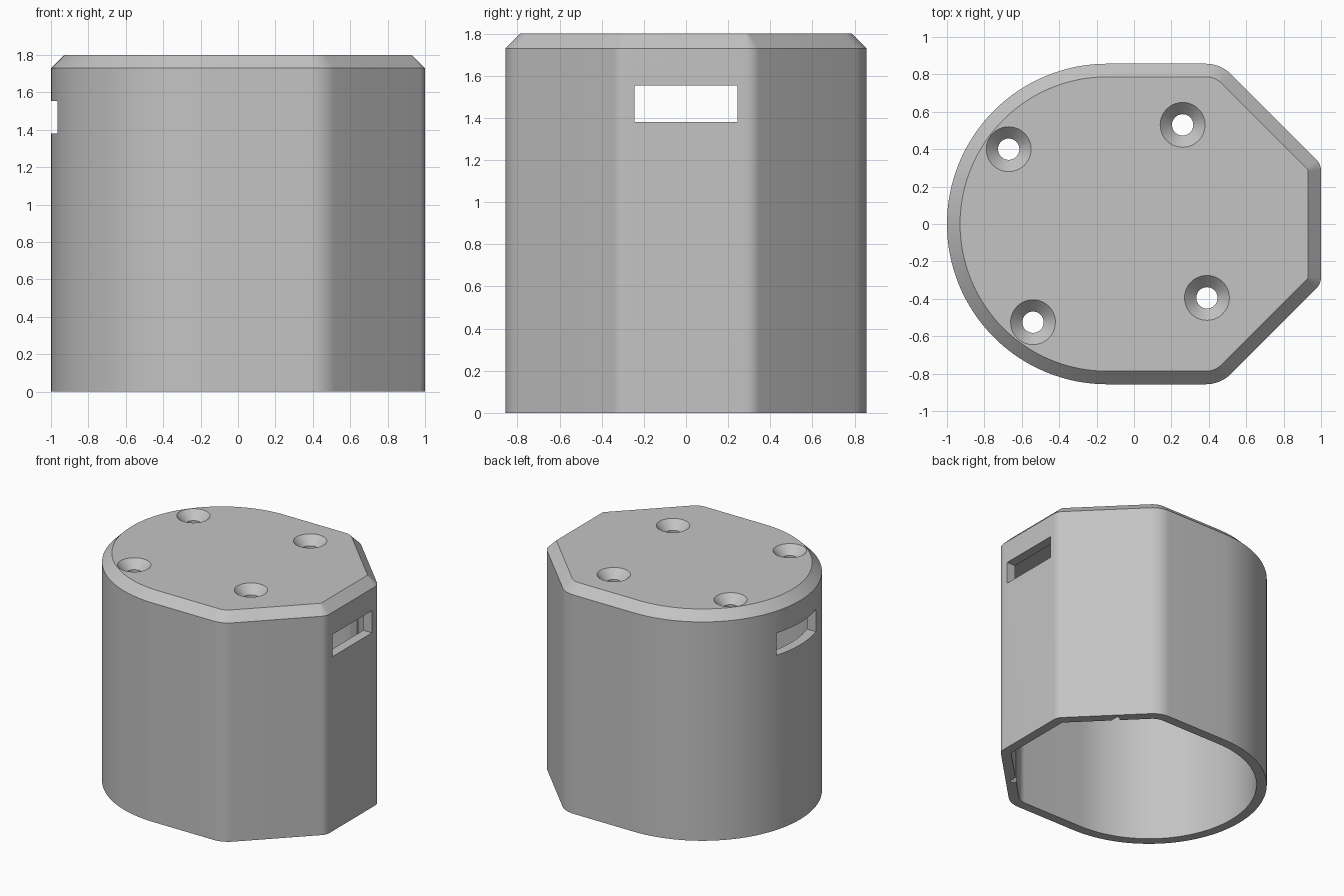
import bpy
import bmesh
from math import cos, sin, radians

cube = bpy.data.objects.get("Cube")
if cube:
    bpy.data.objects.remove(cube, do_unlink=True)

HEIGHT, BEVEL, WALL, CEILING = 1.80, 0.07, 0.075, 1.66

grey = bpy.data.materials.new("plain grey")
grey.use_nodes = True
grey.diffuse_color = (0.55, 0.55, 0.55, 1)
grey.node_tree.nodes["Principled BSDF"].inputs["Base Color"].default_value = (0.55, 0.55, 0.55, 1)

# Outline arcs: centre x, centre y, radius, start angle, end angle, steps
ARCS = [
    (0.91, 0.283, 0.09, 0, 45, 6),
    (0.384, 0.667, 0.19, 45, 90, 8),
    (-0.143, 0, 0.857, 90, 270, 64),
    (0.384, -0.667, 0.19, 270, 315, 8),
    (0.91, -0.283, 0.09, 315, 360, 6),
]


def outline(inset):
    points = []
    for cx, cy, r, start, end, steps in ARCS:
        for i in range(steps + 1):
            a = radians(start + (end - start) * i / steps)
            points.append((cx + (r - inset) * cos(a), cy + (r - inset) * sin(a)))
    return points


def make_object(name, bm):
    bmesh.ops.recalc_face_normals(bm, faces=bm.faces[:])
    mesh = bpy.data.meshes.new(name)
    bm.to_mesh(mesh)
    bm.free()
    mesh.materials.append(grey)
    obj = bpy.data.objects.new(name, mesh)
    bpy.context.scene.collection.objects.link(obj)
    return obj


def lofted(name, rings):
    """Closed solid through rings of equal point count, capped at both ends."""
    bm = bmesh.new()
    loops = [[bm.verts.new(p) for p in ring] for ring in rings]
    n = len(loops[0])
    for low, high in zip(loops, loops[1:]):
        for i in range(n):
            j = (i + 1) % n
            bm.faces.new((low[i], low[j], high[j], high[i]))
    bm.faces.new(loops[0])
    bm.faces.new(loops[-1])
    return make_object(name, bm)


def at_height(points, z):
    return [(x, y, z) for x, y in points]


def box(name, x0, x1, y, z0, z1):
    corners = [(x0, -y), (x1, -y), (x1, y), (x0, y)]
    return lofted(name, [at_height(corners, z0), at_height(corners, z1)])


def circle(x, y, r, z, sides=40):
    return [(x + r * cos(radians(360 * i / sides)),
             y + r * sin(radians(360 * i / sides)), z) for i in range(sides)]


# Housing with chamfered top edge
housing = lofted("housing", [
    at_height(outline(0), 0),
    at_height(outline(0), HEIGHT - BEVEL),
    at_height(outline(BEVEL), HEIGHT)])

# Open cavity, inner guide grooves and the slot through both ends
inner = outline(WALL)
cutters = [
    lofted("cavity_cutter", [at_height(inner, -0.1), at_height(inner, CEILING)]),
    box("groove_cutter", 0.63, 0.67, 0.61, -0.2, CEILING - 0.02),
    box("slot_cutter", -1.2, 1.2, 0.245, 1.38, 1.555),
]

# Countersunk screw holes
for x, y in [(-0.67, 0.40), (0.26, 0.53), (0.39, -0.395), (-0.54, -0.525)]:
    cutters.append(lofted("hole_cutter", [
        circle(x, y, 0.057, CEILING - 0.1),
        circle(x, y, 0.057, HEIGHT - 0.065),
        circle(x, y, 0.12, HEIGHT),
        circle(x, y, 0.12, HEIGHT + 0.1)]))

for cutter in cutters:
    cutter.hide_render = True
    mod = housing.modifiers.new(cutter.name, "BOOLEAN")
    mod.operation = "DIFFERENCE"
    mod.solver = "EXACT"
    mod.object = cutter

# Bake the cuts and drop the cutters
bpy.context.view_layer.update()
depsgraph = bpy.context.evaluated_depsgraph_get()
result = bpy.data.meshes.new_from_object(housing.evaluated_get(depsgraph))
housing.modifiers.clear()
housing.data = result
for cutter in cutters:
    bpy.data.objects.remove(cutter, do_unlink=True)

bpy.ops.object.select_all(action="DESELECT")
housing.select_set(True)
bpy.context.view_layer.objects.active = housing
bpy.ops.object.shade_smooth_by_angle(angle=radians(30))
